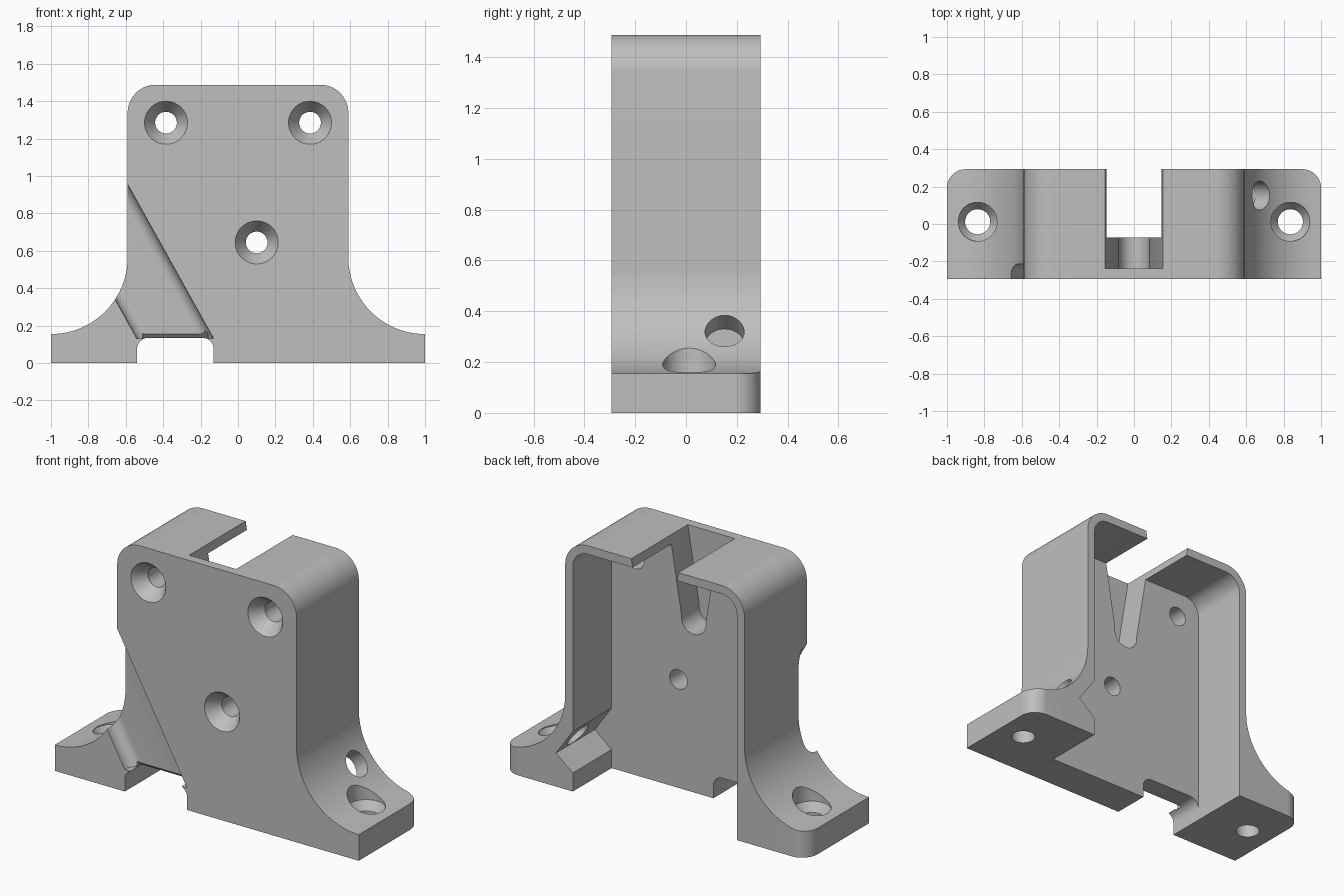
import bpy, bmesh, math
from mathutils import Vector

if "Cube" in bpy.data.objects:
    bpy.data.objects.remove(bpy.data.objects["Cube"])

grey = bpy.data.materials.new("plain_grey")
grey.diffuse_color = (0.52, 0.52, 0.52, 1)
grey.use_nodes = True
grey.node_tree.nodes["Principled BSDF"].inputs["Base Color"].default_value = grey.diffuse_color


def arc(cx, cz, r, a0, a1, n=16, sx=1.0):
    """Points on an arc, angles in degrees; sx stretches it sideways."""
    return [(cx + sx * r * math.cos(math.radians(a0 + (a1 - a0) * i / n)),
             cz + r * math.sin(math.radians(a0 + (a1 - a0) * i / n))) for i in range(n + 1)]


def prism(name, points, sweep):
    """Sweep a closed 3D outline along a vector."""
    bm = bmesh.new()
    base = bm.faces.new([bm.verts.new(p) for p in points])
    top = bmesh.ops.extrude_face_region(bm, geom=[base])
    bmesh.ops.translate(bm, vec=Vector(sweep),
                        verts=[v for v in top["geom"] if isinstance(v, bmesh.types.BMVert)])
    bmesh.ops.recalc_face_normals(bm, faces=bm.faces)
    mesh = bpy.data.meshes.new(name)
    bm.to_mesh(mesh)
    bm.free()
    ob = bpy.data.objects.new(name, mesh)
    bpy.context.collection.objects.link(ob)
    return ob


def front_prism(name, outline, y0, y1):
    return prism(name, [(x, y0, z) for x, z in outline], (0, y1 - y0, 0))


def turned(name, profile, loc, axis, n=48):
    """Solid of revolution from (distance along axis, radius) stations."""
    q = Vector(axis).to_track_quat('Z', 'Y')
    bm = bmesh.new()
    rings = [[bm.verts.new(Vector(loc) + q @ Vector((r * math.cos(2 * math.pi * i / n),
              r * math.sin(2 * math.pi * i / n), d))) for i in range(n)] for d, r in profile]
    bm.faces.new(rings[0])
    bm.faces.new(rings[-1])
    for a, b in zip(rings, rings[1:]):
        for i in range(n):
            bm.faces.new((a[i], a[(i + 1) % n], b[(i + 1) % n], b[i]))
    bmesh.ops.recalc_face_normals(bm, faces=bm.faces)
    mesh = bpy.data.meshes.new(name)
    bm.to_mesh(mesh)
    bm.free()
    ob = bpy.data.objects.new(name, mesh)
    bpy.context.collection.objects.link(ob)
    return ob


D, TOP, W = 0.293, 1.488, 0.59        # half depth, height, half width of the housing
PLATE = -0.072                        # back of the front plate

# Body: housing with rounded shoulders and flared feet
half = ([(1, 0), (1, 0.155)] + arc(1, 0.565, 0.41, 270, 180, 24)
        + arc(W - 0.15, TOP - 0.15, 0.15, 0, 90))
body = front_prism("bracket_body", half + [(-x, z) for x, z in reversed(half)], -D, D)
body.data.materials.append(grey)


def cut(tool, operation='DIFFERENCE'):
    tool.hide_render = True
    mod = body.modifiers.new(tool.name, 'BOOLEAN')
    mod.operation, mod.solver, mod.object = operation, 'EXACT', tool
    bpy.context.view_layer.objects.active = body
    bpy.ops.object.modifier_apply(modifier=mod.name)
    bpy.data.objects.remove(tool, do_unlink=True)


# Rounded rear corners of the feet
plan = [(1.1, -0.4)] + [(1.1, 0)] + [(1.0, 0)] + arc(0.9, D - 0.1, 0.1, 0, 90)
plan = plan[2:]
plan = [(1.0, -0.4)] + plan + [(-x, y) for x, y in reversed(plan)] + [(-1.0, -0.4)]
cut(prism("plan_trim", [(x, y, -0.2) for x, y in plan], (0, 0, 2)), 'INTERSECT')

# Rear cavity with rounded upper corners
inner = [(0.54, -0.1)] + arc(0.44, TOP - 0.15, 0.1, 0, 90)
cut(front_prism("cavity", inner + [(-x, z) for x, z in reversed(inner)], PLATE, 0.5))

# Tapered slot through the top and into the rear of the plate
slot = [(0.163, TOP + 0.05), (-0.163, TOP + 0.05)] + arc(0, 1.02, 0.08, 172, 368, 24)
cut(front_prism("tapered_slot", slot, -0.238, 0.5))

# Slanted channel across the front, rounded along its floor
floor, r = -0.215, 0.06
channel = ([(-0.54, -0.4)] + arc(-0.54 + r * 1.15, floor - r, r, 180, 90, 10, 1.15)
           + arc(-0.13 - r * 1.15, floor - r, r, 90, 0, 10, 1.15) + [(-0.13, -0.4)])
cut(prism("slanted_channel", [(x, y, 0.13) for x, y in channel], (-0.557 * 1.4, 0, 1.4)))

# Bottom opening below the channel, with a bevelled lip
opening = [(-0.54, -0.1)] + arc(-0.48, 0.075, 0.06, 180, 90, 10) \
    + arc(-0.19, 0.075, 0.06, 90, 0, 10) + [(-0.13, -0.1)]
cut(front_prism("bottom_opening", opening, -0.5, PLATE + 0.05))
cut(prism("lip_bevel", [(-0.51, -0.235, 0.175), (-0.51, -0.175, 0.115), (-0.51, -0.235, 0.115)],
          (0.35, 0, 0)))

# Square notch inside the right foot, with a slanted drain hole
notch = [(0.65, 0.2), (0.54, 0.357), (0.43, 0.28), (0.43, 0.02), (0.54, 0.11)]
cut(front_prism("inner_notch", notch, PLATE, 0.5))
cut(turned("slanted_hole", [(-0.14, 0.077), (0.3, 0.077)], (0.675, 0.152, 0.32), (0.8, 0, 0.6)))

# Countersunk screw holes in the feet and the front plate
for x in (-0.836, 0.836):
    cut(turned("foot_hole", [(-0.1, 0.067), (0.105, 0.067), (0.155, 0.104), (0.6, 0.104)],
               (x, 0.012, 0), (0, 0, 1)))
for x, z in ((-0.385, 1.285), (0.385, 1.285), (0.1, 0.645)):
    cut(turned("plate_hole", [(-0.08, 0.172), (0, 0.115), (0.08, 0.058), (0.4, 0.058)],
               (x, -D, z), (0, 1, 0)))

# Smooth the curved walls, keep edges crisp
bpy.ops.object.select_all(action='DESELECT')
body.select_set(True)
bpy.context.view_layer.objects.active = body
bpy.ops.object.shade_smooth_by_angle(angle=math.radians(25))
